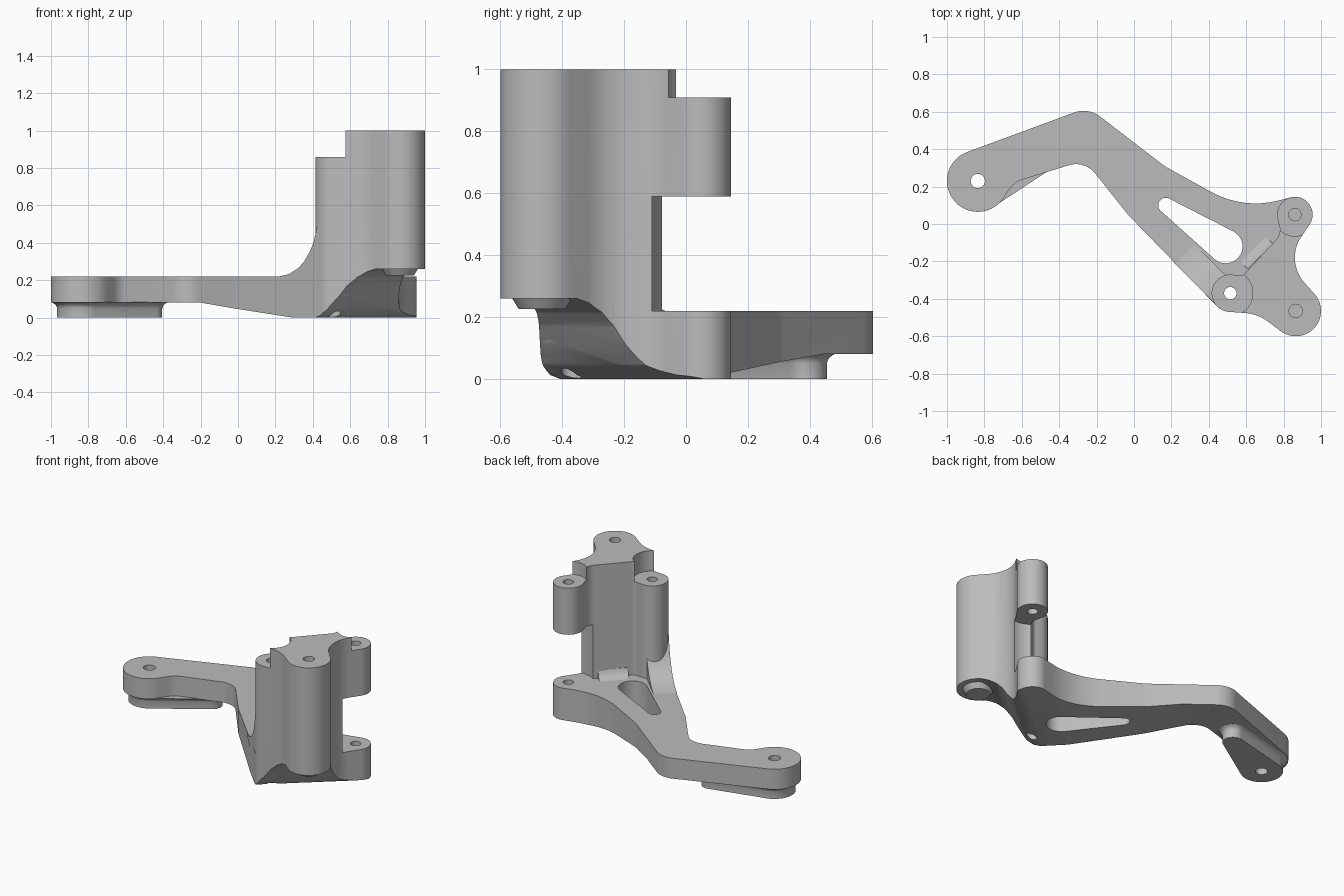
import bpy, bmesh, math
from mathutils import Vector, Matrix

cube = bpy.data.objects.get("Cube")
if cube:
    bpy.data.objects.remove(cube, do_unlink=True)

grey = bpy.data.materials.new("plain grey")
grey.use_nodes = True
GREY = (0.5, 0.5, 0.5, 1)
grey.diffuse_color = GREY
for node in grey.node_tree.nodes:
    if node.type == 'BSDF_PRINCIPLED':
        node.inputs["Base Color"].default_value = GREY

STEP = math.radians(6)
Z = Vector((0, 0, 1))


def belt(circles, grow=0):
    """Outline running tangent round circles; a negative radius is a concave fillet."""
    circles = [(x, y, r + grow) for x, y, r in circles]
    n = len(circles)
    if n == 1:
        x, y, r = circles[0]
        angles = [i * STEP for i in range(60)]
        return [(x + r * math.cos(a), y + r * math.sin(a)) for a in angles]
    heading = []
    for i in range(n):
        x1, y1, r1 = circles[i]
        x2, y2, r2 = circles[(i + 1) % n]
        ratio = (r1 - r2) / math.hypot(x2 - x1, y2 - y1)
        heading.append(math.atan2(y2 - y1, x2 - x1) + math.asin(max(-1, min(1, ratio))))
    points = []
    for i, (x, y, r) in enumerate(circles):
        start = heading[i - 1]
        sweep = (heading[i] - start) % math.tau
        if r < 0:
            sweep -= math.tau
        if abs(sweep) > 6:
            sweep = 0
        count = round(abs(sweep) / STEP) + 2
        for k in range(count):
            a = start + sweep * k / (count - 1)
            points.append((x + r * math.sin(a), y - r * math.cos(a)))
    return points


def solid(name, rings, heights, matrix=Matrix()):
    """Closed solid through matching outlines at the given heights."""
    bm = bmesh.new()
    loops = [[bm.verts.new(matrix @ Vector((a, b, h))) for a, b in ring]
             for ring, h in zip(rings, heights)]
    bm.faces.new(loops[0])
    bm.faces.new(loops[-1])
    for low, high in zip(loops, loops[1:]):
        for i in range(len(low)):
            bm.faces.new((low[i - 1], low[i], high[i], high[i - 1]))
    bmesh.ops.remove_doubles(bm, verts=bm.verts, dist=0.0002)
    bmesh.ops.recalc_face_normals(bm, faces=bm.faces)
    mesh = bpy.data.meshes.new(name)
    bm.to_mesh(mesh)
    bm.free()
    mesh.materials.append(grey)
    obj = bpy.data.objects.new(name, mesh)
    bpy.context.scene.collection.objects.link(obj)
    return obj


def prism(name, points, low, high, matrix=Matrix()):
    return solid(name, [points, points], [low, high], matrix)


def upright(origin, along):
    """Frame whose profile runs along a ground direction and up."""
    u = Vector((*along, 0)).normalized()
    m = Matrix((u, Z, u.cross(Z))).transposed().to_4x4()
    m.translation = Vector((*origin, 0))
    return m


def cut(target, cutters):
    bpy.context.view_layer.objects.active = target
    for c in cutters:
        c.hide_render = True
        mod = target.modifiers.new("cut", 'BOOLEAN')
        mod.operation, mod.solver, mod.object = 'DIFFERENCE', 'EXACT', c
        bpy.ops.object.modifier_apply(modifier=mod.name)


def bore(x, y, r, low, high):
    return prism("bore_cutter", belt([(x, y, r)]), low, high)


# Key centres
END, BOSS, EAR, POST = (-0.835, 0.23), (0.515, -0.37), (0.86, 0.05), (0.865, -0.465)

# Bent arm plate
arm = prism("arm_plate", belt([
    (*END, 0.165), (-0.57, 0.13, -0.11), (-0.31, 0.19, -0.13), (0.12, 0.18, 0.2),
    (*BOSS, 0.1), (*EAR, 0.095), (0.65, 0.6, -0.49), (0.33, 0.56, -0.3),
    (-0.27, 0.46, 0.145)]), 0, 0.22)

# Tall column joining boss, post and ear
column = prism("column", belt([
    (*BOSS, 0.1), (0.575, -0.715, -0.24), (*POST, 0.135), (1.06, -0.18, -0.2),
    (*EAR, 0.095), (0.70, -0.03, -0.08), (0.566, -0.235, -0.04)]), 0, 1)

# Pad under the arm's end, flaring into the arm
pad_circles = [(*END, 0.132), (-0.47, 0.39, 0.065)]
pad = solid("end_pad", [belt(pad_circles, g) for g in (0, 0, 0.004, 0.012, 0.03)],
            [0, 0.05, 0.062, 0.072, 0.083])

# Tapered foot under the post
foot = solid("post_foot", [belt([(*POST, r)]) for r in (0.075, 0.1)], [0.225, 0.265])

# Curved gusset from boss to arm
gusset = prism("gusset", [(0, 0.1), (0.33, 0.2), (0.32, 0.22), (0.246, 0.232), (0.175, 0.265),
                          (0.13, 0.3), (0.09, 0.35), (0.06, 0.4), (0.04, 0.46), (0, 0.6)],
               -0.098, 0.05, upright(BOSS, (-1, 1)))

# Small fillet where the column meets the plate
fillet = prism("web_fillet", [(-0.03, 0.2), (0.055, 0.2), (0.055, 0.22), (0.03, 0.227),
                              (0.012, 0.243), (0, 0.275), (-0.03, 0.275)],
               -0.1, 0.09, upright((0.68, -0.17), (-1, 1)))

# Cutters: slot, sloping arm underside, swept underside below the post
slot = prism("slot_cutter", belt([(0.17, 0.1, 0.04), (0.49, -0.12, 0.09)]), -0.1, 0.4)
slope = prism("slope_cutter", [(-1.3, -0.2), (0.5, -0.2), (0.5, -0.01), (-0.325, 0.08),
                               (-1.3, 0.08)], -1.5, 1.5, upright((0, 0), (1, -1)))
sweep = prism("sweep_cutter", [(0.56, -0.2), (1.5, -0.2), (1.5, 0.26), (0.883, 0.26),
                               (0.83, 0.245), (0.78, 0.215), (0.74, 0.17), (0.707, 0.11),
                               (0.663, 0.045), (0.62, 0.012), (0.577, 0), (0.56, -0.003)],
              -1.5, 1.5, upright((0, 0), (0.65, -0.76)))
boss_hole = bore(*BOSS, 0.033, -0.2, 1.2)
ear_hole = bore(*EAR, 0.033, 0.1, 1.2)
end_hole = bore(*END, 0.038, -0.2, 0.5)
post_hole = bore(*POST, 0.036, 0.7, 1.2)
boss_step = bore(*BOSS, 0.12, 0.86, 1.2)
ear_step = bore(*EAR, 0.115, 0.91, 1.2)
ear_gap = bore(*EAR, 0.16, 0.22, 0.59)

cut(arm, [slot, slope, sweep, boss_hole, ear_hole, end_hole])
cut(column, [sweep, boss_step, ear_step, ear_gap, boss_hole, ear_hole, post_hole])
cut(pad, [end_hole])
cut(gusset, [boss_hole])

for c in (slot, slope, sweep, boss_hole, ear_hole, end_hole, post_hole,
          boss_step, ear_step, ear_gap):
    bpy.data.objects.remove(c, do_unlink=True)

# Smooth the curved walls, keep edges sharp
for obj in (arm, column, pad, foot, gusset, fillet):
    bpy.ops.object.select_all(action='DESELECT')
    obj.select_set(True)
    bpy.context.view_layer.objects.active = obj
    bpy.ops.object.shade_smooth_by_angle(angle=math.radians(30))
